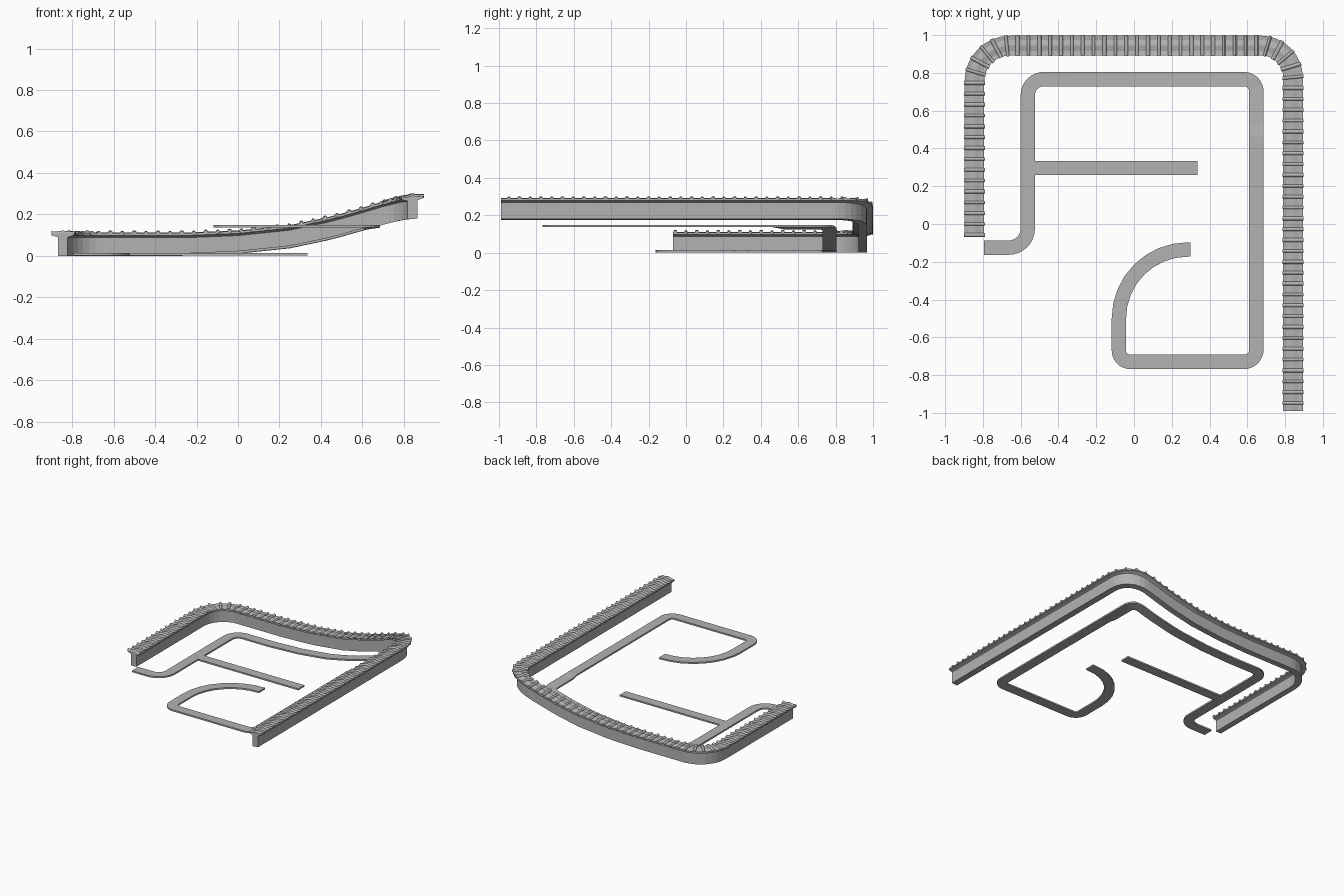
import bpy, bmesh, math
from mathutils import Vector

if "Cube" in bpy.data.objects:
    bpy.data.objects.remove(bpy.data.objects["Cube"])

stone = bpy.data.materials.new("grey_stone")
stone.diffuse_color = (0.45, 0.45, 0.45, 1)
stone.use_nodes = True
stone.node_tree.nodes["Principled BSDF"].inputs["Base Color"].default_value = stone.diffuse_color

# Ground height: level on the left, rising to the right
HILL = [(-0.25, 0), (0, 0.010), (0.25, 0.036), (0.45, 0.078), (0.6, 0.120),
        (0.7, 0.150), (0.78, 0.170), (0.845, 0.180)]


def ground(x):
    if x <= HILL[0][0]:
        return 0.0
    for (x0, z0), (x1, z1) in zip(HILL, HILL[1:]):
        if x <= x1:
            return z0 + (z1 - z0) * (x - x0) / (x1 - x0)
    return HILL[-1][1]


def wall_ground(x, y):
    return ground(x)


def path_ground(x, y):
    # the curled end of the walkway stays on the upper level
    return ground(0.648) if y < 0.5 and x > -0.3 else ground(min(x, 0.648))


def route(corners, steps=8, spacing=0.06):
    """Polyline with rounded corners; corners are (x, y, radius)."""
    pts = [Vector(corners[0][:2])]
    for a, b, c in zip(corners, corners[1:], corners[2:]):
        A, B, C = Vector(a[:2]), Vector(b[:2]), Vector(c[:2])
        u, v, r = (A - B).normalized(), (C - B).normalized(), b[2]
        mid = B + (u + v) * r
        for i in range(steps + 1):
            t = i / steps * math.pi / 2
            pts.append(mid - v * r * math.cos(t) - u * r * math.sin(t))
    pts.append(Vector(corners[-1][:2]))
    out = [pts[0]]
    for p, q in zip(pts, pts[1:]):
        n = max(1, round((q - p).length / spacing))
        out += [p.lerp(q, i / n) for i in range(1, n + 1) if (q - p).length > 1e-5]
    return out


def frames(pts):
    res = []
    for i, p in enumerate(pts):
        t = (pts[min(i + 1, len(pts) - 1)] - pts[max(i - 1, 0)]).normalized()
        res.append((p, t, Vector((-t.y, t.x))))
    return res


def loft(bm, rings):
    """Skin closed rings of points and cap both ends."""
    vs = [[bm.verts.new(c) for c in ring] for ring in rings]
    n = len(vs[0])
    for a, b in zip(vs, vs[1:]):
        for j in range(n):
            bm.faces.new((a[j], a[(j + 1) % n], b[(j + 1) % n], b[j]))
    bm.faces.new(vs[0])
    bm.faces.new(vs[-1])


def sweep(bm, pts, profile, height):
    rings = []
    for p, t, n in frames(pts):
        ring = []
        for u, z in profile:
            q = p + n * u
            ring.append((q.x, q.y, height(q.x, q.y) + z))
        rings.append(ring)
    loft(bm, rings)


def finish(name, bm, smooth=False):
    bmesh.ops.recalc_face_normals(bm, faces=bm.faces)
    me = bpy.data.meshes.new(name)
    bm.to_mesh(me)
    bm.free()
    ob = bpy.data.objects.new(name, me)
    bpy.context.collection.objects.link(ob)
    me.materials.append(stone)
    if smooth:
        bpy.context.view_layer.objects.active = ob
        ob.select_set(True)
        bpy.ops.object.shade_smooth_by_angle(angle=math.radians(50))
        ob.select_set(False)


def slab(width, z0, z1):
    w = width / 2
    return [(-w, z0), (w, z0), (w, z1), (-w, z1)]


# Garden wall
wall_route = route([(-0.845, -0.07, 0), (-0.845, 0.945, 0.19),
                    (0.842, 0.945, 0.17), (0.842, -0.99, 0)])
bm = bmesh.new()
sweep(bm, wall_route, slab(0.046, 0, 0.09), wall_ground)
finish("garden_wall", bm)

# Wall roof with upturned eaves
TOP = [(-0.052, 0.109), (-0.03, 0.106), (0, 0.112), (0.03, 0.106), (0.052, 0.109)]
UNDER = [(0.052, 0.098), (0.032, 0.092), (0.02, 0.086),
         (-0.02, 0.086), (-0.032, 0.092), (-0.052, 0.098)]
bm = bmesh.new()
sweep(bm, wall_route, TOP + UNDER, wall_ground)
finish("wall_roof", bm)

# Round roof tiles laid across the wall, at even spacing along it
bm = bmesh.new()
travel, nxt, count, pitch = 0.0, 0.012, 0, 0.0575
for p, q in zip(wall_route, wall_route[1:]):
    d = (q - p).length
    t = (q - p) / d
    n = Vector((-t.y, t.x))
    while nxt <= travel + d:
        c = p + t * (nxt - travel)
        r = 0.011 if count % 2 == 0 else 0.009
        line = [(-0.056, 0.109)] + TOP[1:-1] + [(0.056, 0.109)]
        rings = []
        for u, z in line:
            ring = []
            for k in range(8):
                a = (k + 0.5) * math.pi / 4
                v = c + n * u + t * (r * math.cos(a))
                ring.append((v.x, v.y, ground(v.x) + z + r * math.sin(a)))
            rings.append(ring)
        loft(bm, rings)
        nxt += pitch
        count += 1
    travel += d
finish("roof_tiles", bm, True)

# Walkway
walk = route([(-0.795, -0.125, 0), (-0.5625, -0.125, 0.10), (-0.5625, 0.767, 0.085),
              (0.648, 0.767, 0.065), (0.648, -0.73, 0.065), (-0.08, -0.73, 0.06),
              (-0.08, -0.135, 0.365), (0.30, -0.135, 0)])
bm = bmesh.new()
sweep(bm, walk, slab(0.076, 0.002, 0.014), path_ground)
finish("walkway", bm)

# Side branch of the walkway
bm = bmesh.new()
sweep(bm, [Vector((-0.526, 0.296)), Vector((0.335, 0.296))],
      slab(0.074, 0.002, 0.014), lambda x, y: 0.0)
finish("walkway_branch", bm)
